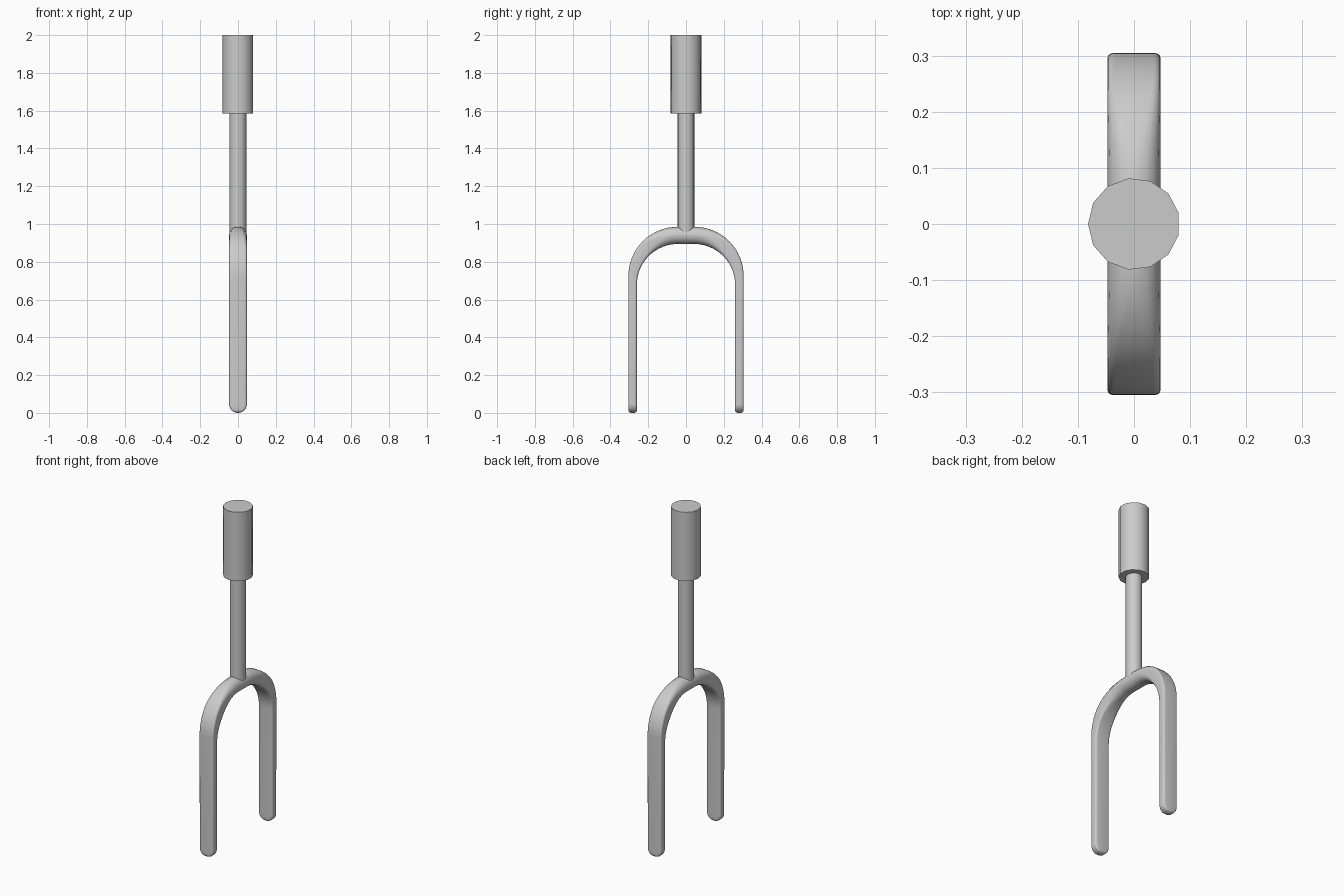
import bpy, bmesh, math
from math import pi, sin, cos
from mathutils import Vector

if "Cube" in bpy.data.objects:
    bpy.data.objects.remove(bpy.data.objects["Cube"])

steel = bpy.data.materials.new("brushed grey metal")
steel.use_nodes = True
GREY = (0.6, 0.6, 0.6, 1)
steel.diffuse_color = GREY
steel.node_tree.nodes["Principled BSDF"].inputs["Base Color"].default_value = GREY


def finish(obj, name, angle):
    obj.name = name
    obj.data.materials.append(steel)
    bpy.ops.object.select_all(action='DESELECT')
    obj.select_set(True)
    bpy.context.view_layer.objects.active = obj
    bpy.ops.object.shade_smooth_by_angle(angle=math.radians(angle))


def rod(name, radius, bottom, top, sides):
    """Upright cylinder with one corner facing -x."""
    bpy.ops.mesh.primitive_cylinder_add(
        vertices=sides, radius=radius, depth=top - bottom,
        location=(0, 0, (top + bottom) / 2), rotation=(0, 0, pi / 2))
    finish(bpy.context.object, name, 40)


def section(outer, inner, half_width, corner):
    """Rounded rectangle spanning the inner and outer edge points."""
    mid, half = (outer + inner) / 2, (outer - inner) / 2
    t = half.length
    r = min(corner, t, half_width)
    pts = []
    for q, (sx, st) in enumerate([(1, 1), (-1, 1), (-1, -1), (1, -1)]):
        for k in range(5):
            a = (q + k / 4) * pi / 2
            x = sx * (half_width - r) + r * cos(a)
            v = st * (t - r) + r * sin(a)
            pts.append(mid + half.normalized() * v + Vector((x, 0, 0)))
    return pts


WIDTH, LEG_OUT, LEG_IN, CORNER = 0.047, 0.305, 0.26, 0.012

# Half of the fork: rounded tip, straight prong, then the bow to the crown
stations = []
for i in range(1, 11):
    a = i / 10 * pi / 2
    z = WIDTH * (1 - cos(a))
    shrink = CORNER * max(0, 1 - z / CORNER) ** 2
    stations.append(section(Vector((0, LEG_OUT - shrink, z)),
                            Vector((0, LEG_IN + shrink, z)),
                            WIDTH * sin(a), CORNER))
for i in range(17):
    f = i / 16
    a = f * pi / 2
    outer = Vector((0, 0.045 + 0.26 * cos(a), 0.725 + 0.26 * sin(a)))
    inner = Vector((0, 0.04 + 0.22 * cos(a), 0.68 + 0.215 * sin(a)))
    b = min(1, max(0, (f - 0.35) / 0.6))
    blend = b * b * (3 - 2 * b)
    stations.append(section(outer, inner, WIDTH, CORNER + 0.031 * blend))

# Mirror across y and skin the whole fork as one continuous bar
stations += [[Vector((p.x, -p.y, p.z)) for p in ring] for ring in reversed(stations)]
bm = bmesh.new()
rings = [[bm.verts.new(p) for p in ring] for ring in stations]
n = len(rings[0])
for low, high in zip(rings, rings[1:]):
    for j in range(n):
        k = (j + 1) % n
        bm.faces.new((low[j], low[k], high[k], high[j]))
bm.faces.new(rings[0])
bm.faces.new(rings[-1])
bmesh.ops.remove_doubles(bm, verts=bm.verts, dist=0.00005)
bmesh.ops.recalc_face_normals(bm, faces=bm.faces)
mesh = bpy.data.meshes.new("fork_prongs")
bm.to_mesh(mesh)
bm.free()
fork = bpy.data.objects.new("fork_prongs", mesh)
bpy.context.collection.objects.link(fork)
finish(fork, "fork_prongs", 50)

# Stem and grip
rod("stem", 0.045, 0.94, 1.6, 13)
rod("grip", 0.082, 1.585, 2.0, 13)
